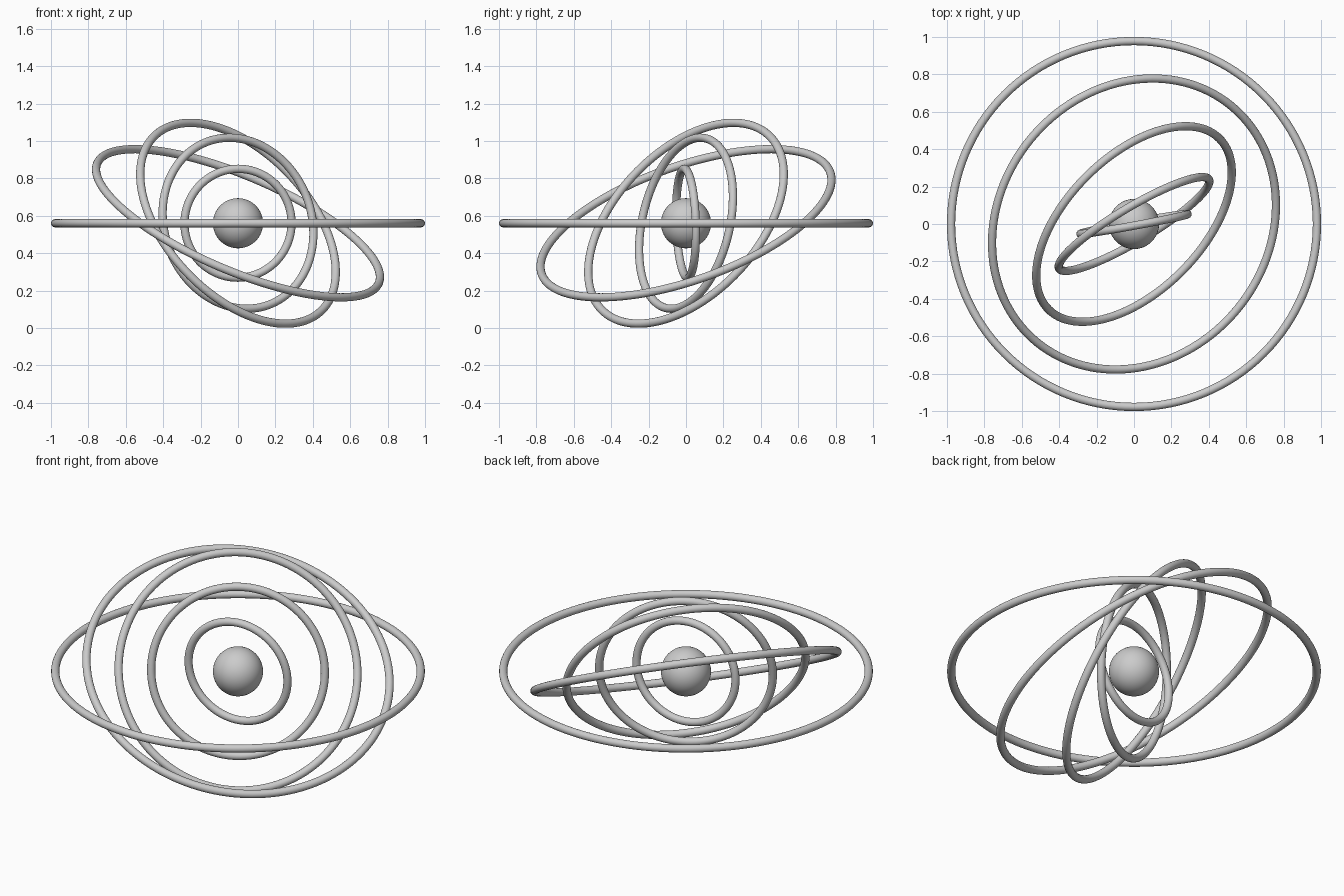
import bpy
from mathutils import Vector

if "Cube" in bpy.data.objects:
    bpy.data.objects.remove(bpy.data.objects["Cube"])

CENTRE = Vector((0, 0, 0.56))
TUBE = 0.022

# ring radius and the axis each ring turns around, outermost first
RINGS = [
    (0.978, (0, 0, 1)),
    (0.818, (0.373, -0.309, 0.875)),
    (0.646, (0.587, -0.587, 0.556)),
    (0.466, (0.502, -0.843, 0.195)),
    (0.291, (0.18, -0.983, -0.03)),
]


def smooth(obj):
    for poly in obj.data.polygons:
        poly.use_smooth = True


# central ball
bpy.ops.mesh.primitive_uv_sphere_add(segments=64, ring_count=32, radius=0.134, location=CENTRE)
ball = bpy.context.object
ball.name = "central_ball"
smooth(ball)

# nested tilted rings
for i, (radius, axis) in enumerate(RINGS):
    bpy.ops.mesh.primitive_torus_add(
        major_segments=128, minor_segments=20,
        major_radius=radius, minor_radius=TUBE,
        location=CENTRE,
        rotation=Vector(axis).to_track_quat('Z', 'Y').to_euler())
    ring = bpy.context.object
    ring.name = f"orbit_ring_{i + 1}"
    smooth(ring)
